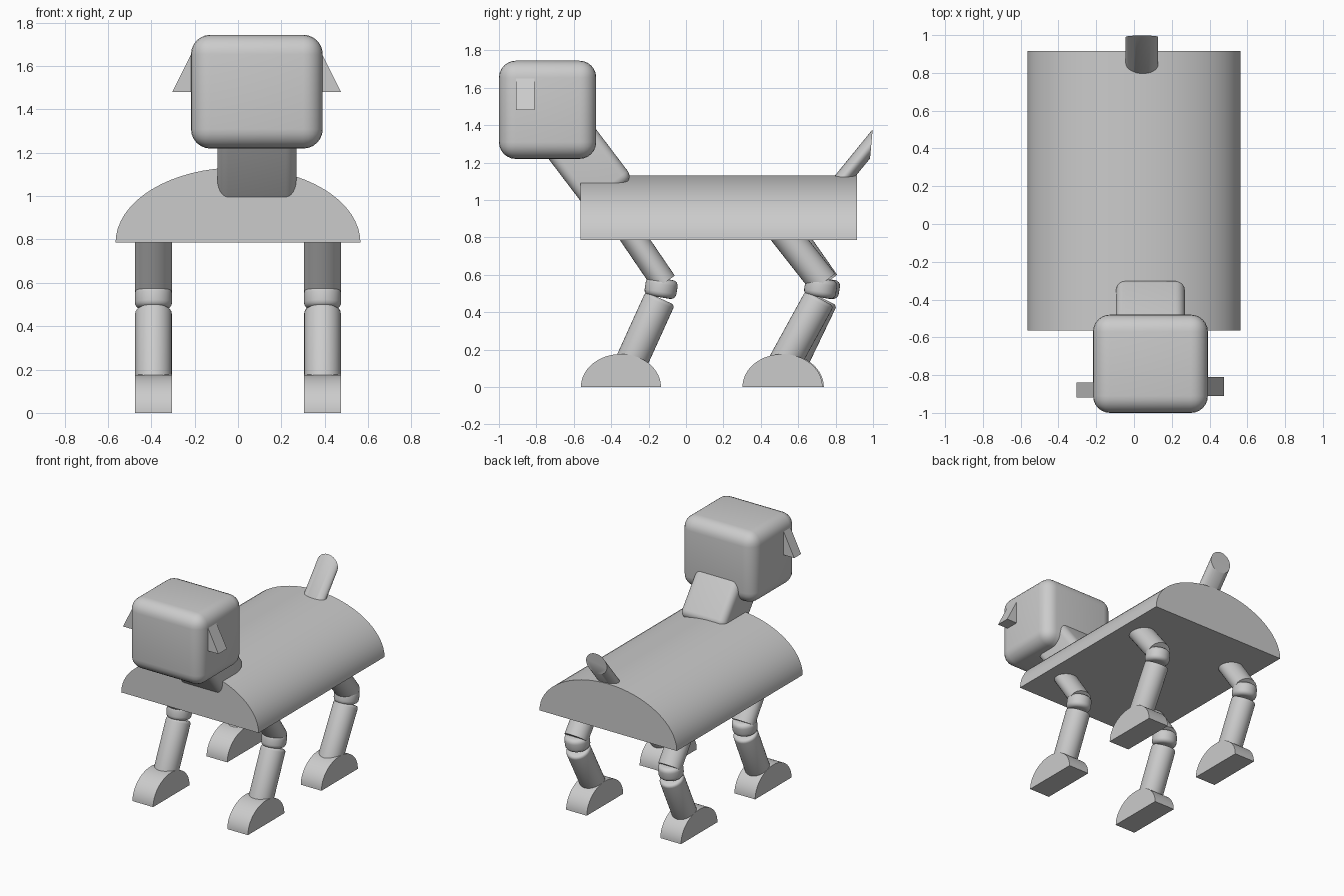
import bpy, bmesh, math
from mathutils import Vector, Matrix

if "Cube" in bpy.data.objects:
    bpy.data.objects.remove(bpy.data.objects["Cube"], do_unlink=True)

grey = bpy.data.materials.new("plain grey")
grey.use_nodes = True
grey.diffuse_color = (0.6, 0.6, 0.6, 1)
grey.node_tree.nodes["Principled BSDF"].inputs["Base Color"].default_value = (0.6, 0.6, 0.6, 1)


def finish(name, bm, bevel=0, segments=6):
    """Turn a bmesh into a smooth object with sharp edges kept."""
    bmesh.ops.recalc_face_normals(bm, faces=bm.faces)
    mesh = bpy.data.meshes.new(name)
    bm.to_mesh(mesh)
    bm.free()
    mesh.materials.append(grey)
    ob = bpy.data.objects.new(name, mesh)
    bpy.context.collection.objects.link(ob)
    bpy.ops.object.select_all(action='DESELECT')
    ob.select_set(True)
    bpy.context.view_layer.objects.active = ob
    if bevel:
        mod = ob.modifiers.new("rounding", 'BEVEL')
        mod.width = bevel
        mod.segments = segments
        mod.limit_method = 'ANGLE'
        mod.angle_limit = math.radians(40)
        bpy.ops.object.modifier_apply(modifier=mod.name)
    bpy.ops.object.shade_smooth_by_angle(angle=math.radians(35))
    return ob


def prism(name, points, sweep):
    """Extrude a closed outline along a vector."""
    bm = bmesh.new()
    face = bm.faces.new([bm.verts.new(p) for p in points])
    out = bmesh.ops.extrude_face_region(bm, geom=[face])
    moved = [g for g in out["geom"] if isinstance(g, bmesh.types.BMVert)]
    bmesh.ops.translate(bm, verts=moved, vec=Vector(sweep))
    return finish(name, bm)


def rounded_box(name, size, centre, tilt, bevel):
    bm = bmesh.new()
    m = Matrix.Translation(centre) @ Matrix.Rotation(tilt, 4, 'X') @ Matrix.Diagonal((*size, 1))
    bmesh.ops.create_cube(bm, size=1, matrix=m)
    return finish(name, bm, bevel)


def tube(name, x, start, end, rx, ry, bevel=0):
    """Oval cylinder between two (y, z) points at a given x."""
    a, b = Vector((x, *start)), Vector((x, *end))
    d = b - a
    tilt = math.atan2(-d.y, d.z)
    bm = bmesh.new()
    m = Matrix.Translation((a + b) / 2) @ Matrix.Rotation(tilt, 4, 'X') @ Matrix.Diagonal((rx, ry, 1, 1))
    bmesh.ops.create_cone(bm, cap_ends=True, segments=32, radius1=1, radius2=1,
                          depth=d.length, matrix=m)
    return finish(name, bm, bevel, 4)


def arc(rx, rz, steps=32, turn=math.pi):
    return [(rx * math.cos(turn * i / steps), rz * math.sin(turn * i / steps))
            for i in range(steps + 1)]


# Body: half oval barrel
prism("body", [(u, -0.565, 0.785 + v) for u, v in arc(0.565, 0.347)], (0, 1.48, 0))

# Head and neck
rounded_box("head", (0.608, 0.52, 0.525), (0.087, -0.74, 1.482), 0, 0.09)
rounded_box("neck", (0.365, 0.298, 0.5), (0.087, -0.552, 1.225), math.radians(37.2), 0.05)

# Ears: wedges flaring outward at the bottom
for name, side, y, width in (("left_ear", 1, -0.91, 0.1), ("right_ear", -1, -0.918, 0.08)):
    outline = [(0.29, 1.655), (0.302, 1.655), (0.39, 1.48), (0.29, 1.48)]
    prism(name, [(0.086 + side * u, y, z) for u, z in outline], (0, width, 0))

# Tail: slanted tube with a nearly upright end
ring = arc(0.086, 0.078, 32, math.tau)[:-1]
prism("tail", [(0.042 + u, 0.991 + v * 0.09, 1.3 + v) for u, v in ring], (0, -0.25, -0.307))

# Legs: the front pair match, the hind pair stand slightly apart
front = dict(hip=(-0.336, 0.88), thigh_end=(-0.116, 0.557), thigh=0.068,
             knee=(-0.133, 0.53), ankle=(-0.303, 0.11), foot=-0.348)
hind_left = dict(hip=(0.46, 0.907), thigh_end=(0.735, 0.557), thigh=0.08,
                 knee=(0.72, 0.53), ankle=(0.515, 0.11), foot=0.516)
hind_right = dict(hip=(0.515, 0.89), thigh_end=(0.748, 0.557), thigh=0.074,
                  knee=(0.735, 0.53), ankle=(0.555, 0.11), foot=0.523)

for name, x, leg in (("front_left", 0.39, front), ("front_right", -0.39, front),
                     ("hind_left", 0.39, hind_left), ("hind_right", -0.39, hind_right)):
    ky, kz = leg["knee"]
    tube(name + "_thigh", x, leg["thigh_end"], leg["hip"], 0.085, leg["thigh"])
    tube(name + "_knee", x, (ky - 0.008, kz - 0.05), (ky + 0.008, kz + 0.05), 0.086, 0.086, 0.03)
    tube(name + "_shin", x, leg["ankle"], (ky - 0.005, kz - 0.056), 0.085, 0.086, 0.02)
    prism(name + "_foot", [(x - 0.085, leg["foot"] + u, v) for u, v in arc(0.214, 0.176)],
          (0.17, 0, 0))
